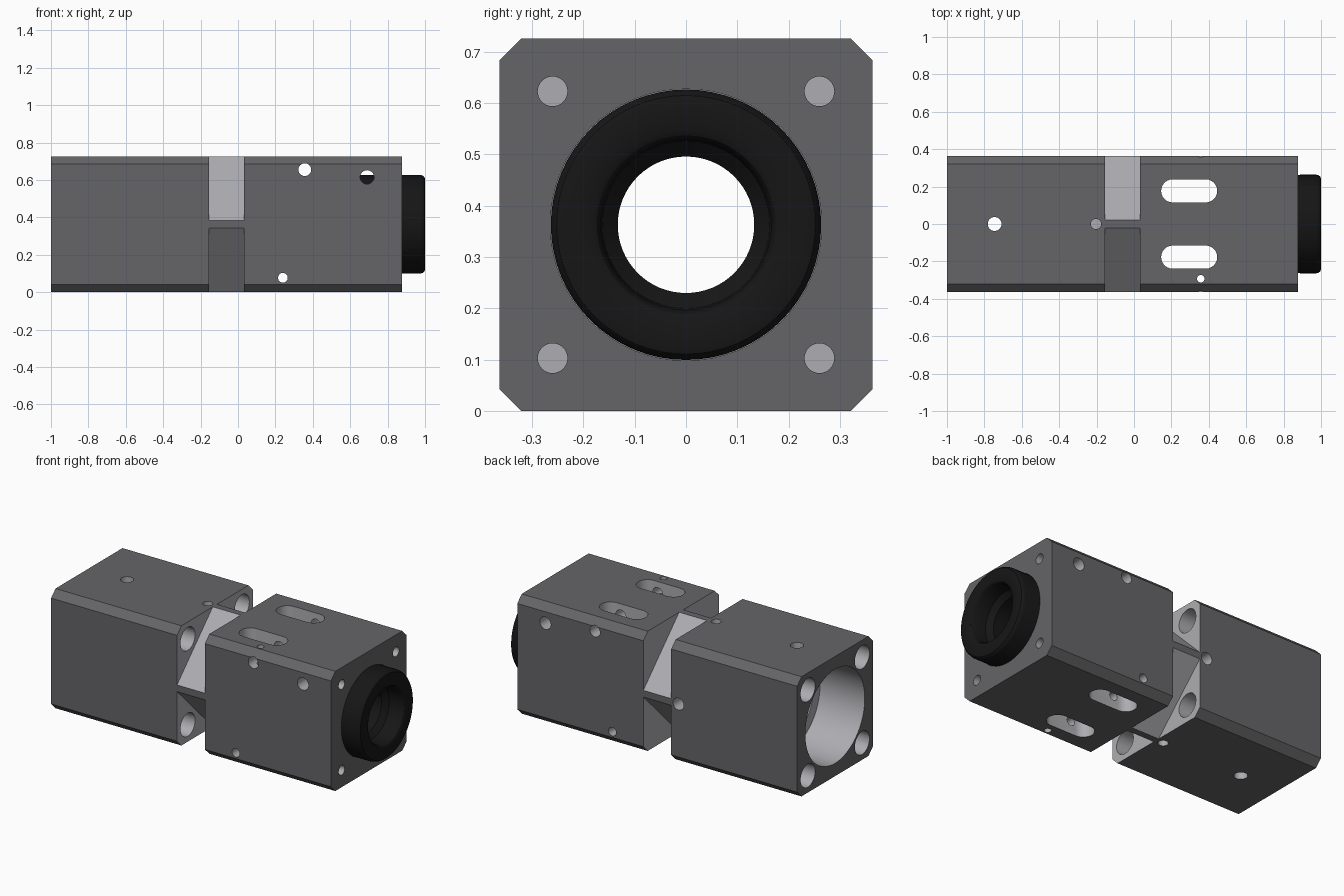
import bpy, bmesh, math
from mathutils import Matrix, Vector

if "Cube" in bpy.data.objects:
    bpy.data.objects.remove(bpy.data.objects["Cube"])

H = 0.363            # half width of the square section, also axis height
C = 0.042            # long-edge chamfer
X0, X1 = -1.0, 0.878


def material(name, v):
    m = bpy.data.materials.new(name)
    m.diffuse_color = (v, v, v * 1.06, 1)
    m.use_nodes = True
    m.node_tree.nodes["Principled BSDF"].inputs["Base Color"].default_value = m.diffuse_color
    return m


dark = material("dark_grey_coating", 0.13)
bare = material("bare_metal", 0.42)
black = material("black_rubber", 0.008)


def new_object(name, bm):
    bmesh.ops.recalc_face_normals(bm, faces=bm.faces)
    me = bpy.data.meshes.new(name)
    bm.to_mesh(me)
    bm.free()
    ob = bpy.data.objects.new(name, me)
    bpy.context.collection.objects.link(ob)
    return ob


def prism(name, pts, lo, hi, axis):
    """Extrude a 2D outline along x (y,z points), y (x,z) or z (x,y)."""
    place = {"x": lambda a, b, t: (t, a, b),
             "y": lambda a, b, t: (a, t, b),
             "z": lambda a, b, t: (a, b, t)}[axis]
    bm = bmesh.new()
    face = bm.faces.new([bm.verts.new(place(a, b, lo)) for a, b in pts])
    out = bmesh.ops.extrude_face_region(bm, geom=[face])["geom"]
    move = Vector(place(0, 0, hi - lo))
    bmesh.ops.translate(bm, vec=move, verts=[v for v in out if isinstance(v, bmesh.types.BMVert)])
    return new_object(name, bm)


def circle(a, b, r, n=32):
    return [(a + r * math.cos(2 * math.pi * i / n), b + r * math.sin(2 * math.pi * i / n)) for i in range(n)]


def slot(cx, cy, length, r, n=12):
    d = length / 2 - r
    ang = [-math.pi / 2 + math.pi * i / n for i in range(n + 1)]
    right = [(cx + d + r * math.cos(t), cy + r * math.sin(t)) for t in ang]
    return right + [(2 * cx - x, 2 * cy - y) for x, y in right]


# Body: chamfered square bar
e = H - C
outline = [(-e, 0), (e, 0), (H, C), (H, 2 * H - C), (e, 2 * H), (-e, 2 * H), (-H, 2 * H - C), (-H, C)]
body = prism("housing_body", outline, X0, X1, "x")

cutters = []


def cut(pts, lo, hi, axis):
    cutters.append(prism("cutter", pts, lo, hi, axis))


# Stepped centre bore
cut(circle(0, H, 0.285, 64), -1.1, -0.7, "x")
cut(circle(0, H, 0.22, 64), -0.8, 0.6, "x")
cut(circle(0, H, 0.2645, 64), 0.5, 1.1, "x")

# Corner notches, clearance holes and threaded end holes
for sy in (-1, 1):
    for sz in (-1, 1):
        n, t = Vector((sy, sz)).normalized(), Vector((-sz, sy)).normalized()
        quad = [n * d + t * w for d, w in ((0.271, -0.5), (0.271, 0.5), (0.7, 0.5), (0.7, -0.5))]
        cut([(p.x, p.y + H) for p in quad], -0.155, 0.032, "x")
        y, z = 0.26 * sy, H + 0.26 * sz
        cut(circle(y, z, 0.07), -1.1, -0.1, "x")
        cut(circle(y, z, 0.029), 0.64, 1.0, "x")

# Vertical slots and holes
for y in (-0.177, 0.177):
    cut(slot(0.295, y, 0.30, 0.062), -0.1, 0.9, "z")
cut(circle(-0.745, 0, 0.037), -0.1, 0.9, "z")
cut(circle(0.357, -0.293, 0.02), -0.1, 0.9, "z")
cut(circle(-0.203, 0, 0.028), -0.1, 0.1, "z")
cut(circle(-0.203, 0, 0.028), 2 * H - 0.1, 0.9, "z")

# Cross holes
for x, z, r in ((0.357, 0.655, 0.034), (0.69, 0.615, 0.037), (0.24, 0.077, 0.026)):
    cut(circle(x, z, r), -0.5, 0.5, "y")
cut(circle(-0.203, H, 0.036), 0.26, 0.5, "y")

for c in cutters:
    m = body.modifiers.new("cut", "BOOLEAN")
    m.operation, m.solver, m.object = "DIFFERENCE", "EXACT", c
deps = bpy.context.evaluated_depsgraph_get()
result = bpy.data.meshes.new_from_object(body.evaluated_get(deps))
body.modifiers.clear()
body.data = result
for c in cutters:
    bpy.data.objects.remove(c, do_unlink=True)

# Coated outside faces, bare metal wherever the bar was cut
result.materials.clear()
result.materials.append(dark)
result.materials.append(bare)
for p in result.polygons:
    n, c = p.normal, p.center - Vector((0, 0, H))
    outside = (c.x < X0 + 1e-3 or c.x > X1 - 1e-3 or max(abs(c.y), abs(c.z)) > H - 1e-3
               or abs(c.y) + abs(c.z) > 2 * H - C - 1e-3)
    p.material_index = 0 if outside else 1

# Black bushing: revolved profile (x, radius)
R = 0.2635
profile = [(0.5, R - 0.001), (0.975, R), (0.988, 0.26), (0.997, 0.252), (1.0, 0.24),
           (1.0, 0.185), (0.994, 0.174), (0.98, 0.166), (0.9, 0.163), (0.87, 0.133), (0.5, 0.133)]
bm = bmesh.new()
vs = [bm.verts.new((x, 0, r)) for x, r in profile]
edges = [bm.edges.new((vs[i], vs[(i + 1) % len(vs)])) for i in range(len(vs))]
bmesh.ops.spin(bm, geom=vs + edges, cent=(0, 0, 0), axis=(1, 0, 0), angle=2 * math.pi, steps=64, use_merge=True)
bmesh.ops.remove_doubles(bm, verts=bm.verts, dist=1e-5)
bmesh.ops.translate(bm, vec=(0, 0, H), verts=bm.verts)
bushing = new_object("end_bushing", bm)
bushing.data.materials.append(black)

for ob in (body, bushing):
    bpy.ops.object.select_all(action="DESELECT")
    ob.select_set(True)
    bpy.context.view_layer.objects.active = ob
    bpy.ops.object.shade_smooth_by_angle(angle=math.radians(30))
